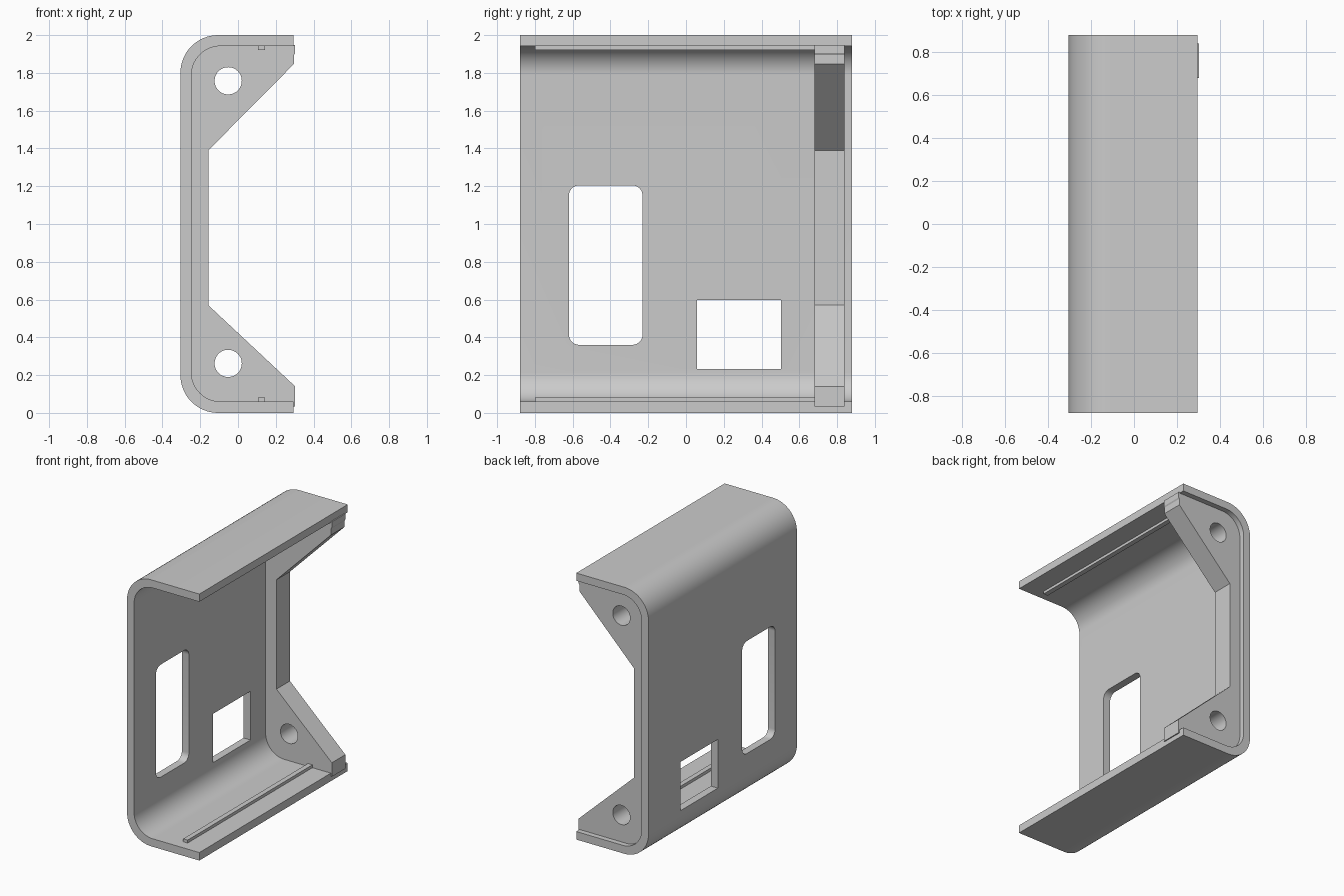
import bpy, bmesh
from math import cos, sin, pi, radians
from mathutils import Vector

cube = bpy.data.objects.get("Cube")
if cube:
    bpy.data.objects.remove(cube, do_unlink=True)

grey = bpy.data.materials.new("plain grey")
grey.use_nodes = True
colour = (0.6, 0.6, 0.6, 1)
grey.diffuse_color = colour
grey.node_tree.nodes["Principled BSDF"].inputs["Base Color"].default_value = colour

FRONT, BACK = -0.88, 0.88
LEFT = 0.295


def extrude(name, points, direction):
    """Solid from a planar outline pushed along a direction."""
    bm = bmesh.new()
    face = bm.faces.new([bm.verts.new(p) for p in points])
    pushed = bmesh.ops.extrude_face_region(bm, geom=[face])["geom"]
    verts = [v for v in pushed if isinstance(v, bmesh.types.BMVert)]
    bmesh.ops.translate(bm, verts=verts, vec=Vector(direction))
    bmesh.ops.recalc_face_normals(bm, faces=bm.faces)
    mesh = bpy.data.meshes.new(name)
    bm.to_mesh(mesh)
    bm.free()
    mesh.materials.append(grey)
    obj = bpy.data.objects.new(name, mesh)
    bpy.context.collection.objects.link(obj)
    return obj


def arc(cx, cz, r, start, end, steps=16):
    angles = [radians(start + (end - start) * i / steps) for i in range(steps + 1)]
    return [(cx + r * cos(a), cz + r * sin(a)) for a in angles]


def wall_line(x, low, high, r):
    """Left-hand wall with two rounded corners, from top to bottom."""
    return arc(x + r, high - r, r, 90, 180) + arc(x + r, low + r, r, 180, 270)


def along_y(outline, y):
    return [(x, y, z) for x, z in outline]


def cut(target, cutters):
    for c in cutters:
        mod = target.modifiers.new(c.name, "BOOLEAN")
        mod.operation = "DIFFERENCE"
        mod.solver = "EXACT"
        mod.object = c
    bpy.context.view_layer.objects.active = target
    for mod in list(target.modifiers):
        bpy.ops.object.modifier_apply(modifier=mod.name)
    for c in cutters:
        bpy.data.objects.remove(c, do_unlink=True)


def smooth(obj):
    bpy.ops.object.select_all(action="DESELECT")
    obj.select_set(True)
    bpy.context.view_layer.objects.active = obj
    bpy.ops.object.shade_smooth_by_angle(angle=radians(25))


# C-shaped shell
outer = [(LEFT, 2)] + wall_line(-0.305, 0, 2, 0.2) + [(LEFT, 0)]
inner = [(LEFT, 1.942)] + wall_line(-0.247, 0.06, 1.942, 0.155) + [(LEFT, 0.06)]
shell = extrude("shell", along_y(outer + inner[::-1], FRONT), (0, BACK - FRONT, 0))

# Openings in the shell wall
y0, y1, z0, z1, r = -0.62, -0.23, 0.36, 1.205, 0.055
rounded = (arc(y1 - r, z1 - r, r, 0, 90, 8) + arc(y0 + r, z1 - r, r, 90, 180, 8)
           + arc(y0 + r, z0 + r, r, 180, 270, 8) + arc(y1 - r, z0 + r, r, 270, 360, 8))
square = [(0.058, 0.232), (0.502, 0.232), (0.502, 0.598), (0.058, 0.598)]
cut(shell, [extrude(name, [(-0.4, y, z) for y, z in outline], (0.25, 0, 0))
            for name, outline in (("tall_cutter", rounded), ("square_cutter", square))])
smooth(shell)

# End bracket, its outer edge sunk into the shell
outline = ([(0.295, 1.948)] + wall_line(-0.265, 0.035, 1.948, 0.172)
           + [(0.303, 0.035), (0.303, 0.14), (-0.157, 0.57), (-0.157, 1.39),
              (0.297, 1.848), (0.297, 1.895), (0.303, 1.905), (0.303, 1.948)])
bracket = extrude("end_bracket", along_y(outline, 0.68), (0, 0.16, 0))
cut(bracket, [extrude("hole_cutter", along_y(arc(-0.052, z, 0.072, 0, 360, 48)[:-1], 0.6), (0, 0.3, 0))
              for z in (0.262, 1.758)])
smooth(bracket)

# Guide ridges on the inner faces
for name, low, high in (("bottom_ridge", 0.05, 0.082), ("top_ridge", 1.922, 1.95)):
    ridge = [(0.105, low), (0.142, low), (0.142, high), (0.105, high)]
    extrude(name, along_y(ridge, -0.8), (0, 1.5, 0))
